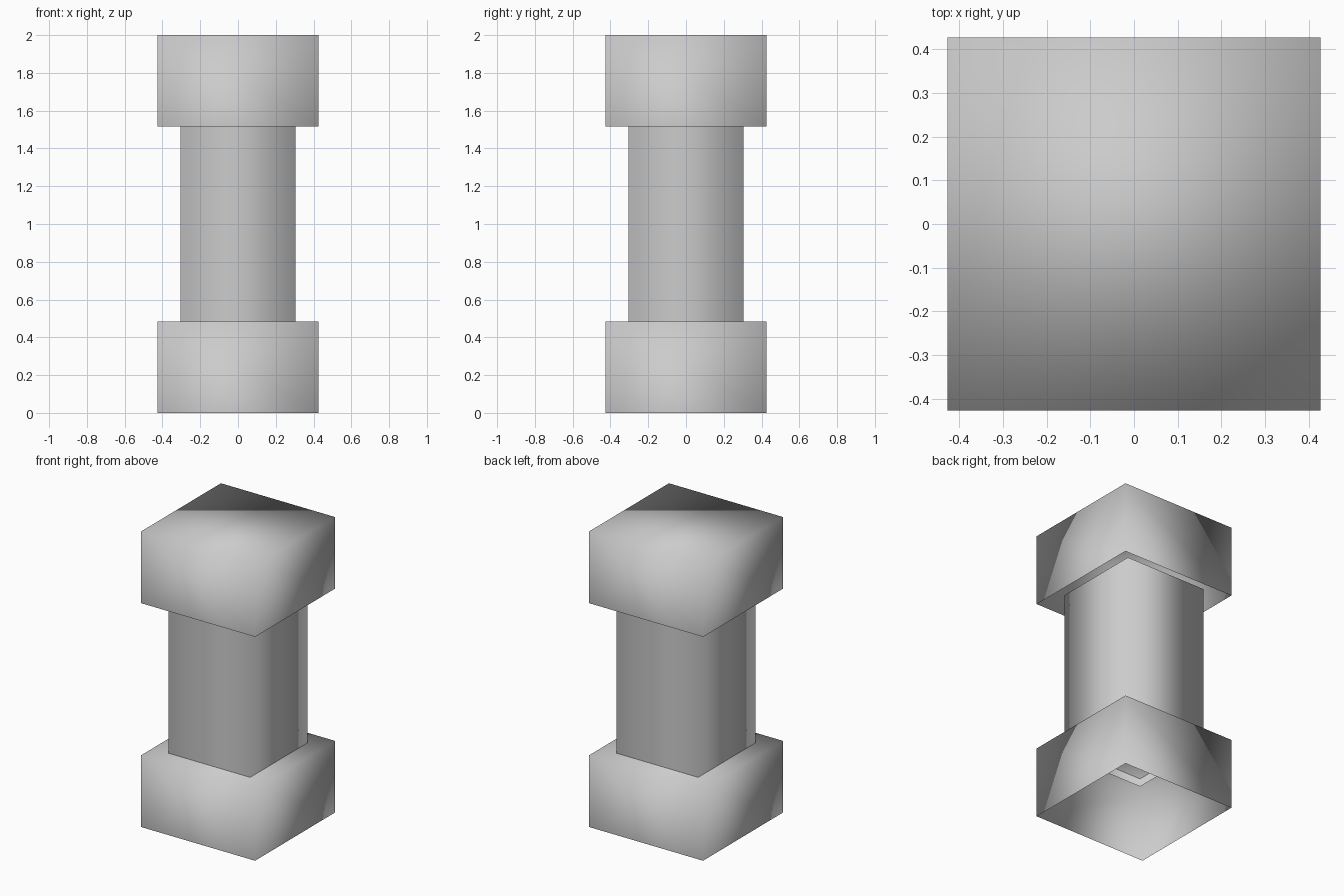
import bpy
import bmesh

cube = bpy.data.objects.get("Cube")
if cube:
    bpy.data.objects.remove(cube, do_unlink=True)

# Single plain grey
grey = bpy.data.materials.new("plain_grey")
grey.use_nodes = True
COLOUR = (0.6, 0.6, 0.6, 1.0)
grey.diffuse_color = COLOUR
grey.node_tree.nodes["Principled BSDF"].inputs["Base Color"].default_value = COLOUR


def square_shell(name, half, bottom, top, closed_top):
    """Smooth-shaded square box, open below and optionally open above."""
    bm = bmesh.new()
    bmesh.ops.create_cube(bm, size=1.0)
    bm.normal_update()
    open_faces = [f for f in bm.faces
                  if f.normal.z < -0.5 or (f.normal.z > 0.5 and not closed_top)]
    bmesh.ops.delete(bm, geom=open_faces, context='FACES_ONLY')
    for v in bm.verts:
        v.co.x *= 2 * half
        v.co.y *= 2 * half
        v.co.z = top if v.co.z > 0 else bottom
    for f in bm.faces:
        f.smooth = True
    mesh = bpy.data.meshes.new(name)
    bm.to_mesh(mesh)
    bm.free()
    mesh.materials.append(grey)
    obj = bpy.data.objects.new(name, mesh)
    bpy.context.collection.objects.link(obj)
    return obj


# Base and capital are caps open underneath; the shaft is an open tube
square_shell("base_block", 0.427, 0.0, 0.485, True)
square_shell("capital_block", 0.427, 1.515, 2.0, True)
square_shell("column_shaft", 0.305, 0.43, 1.57, False)
